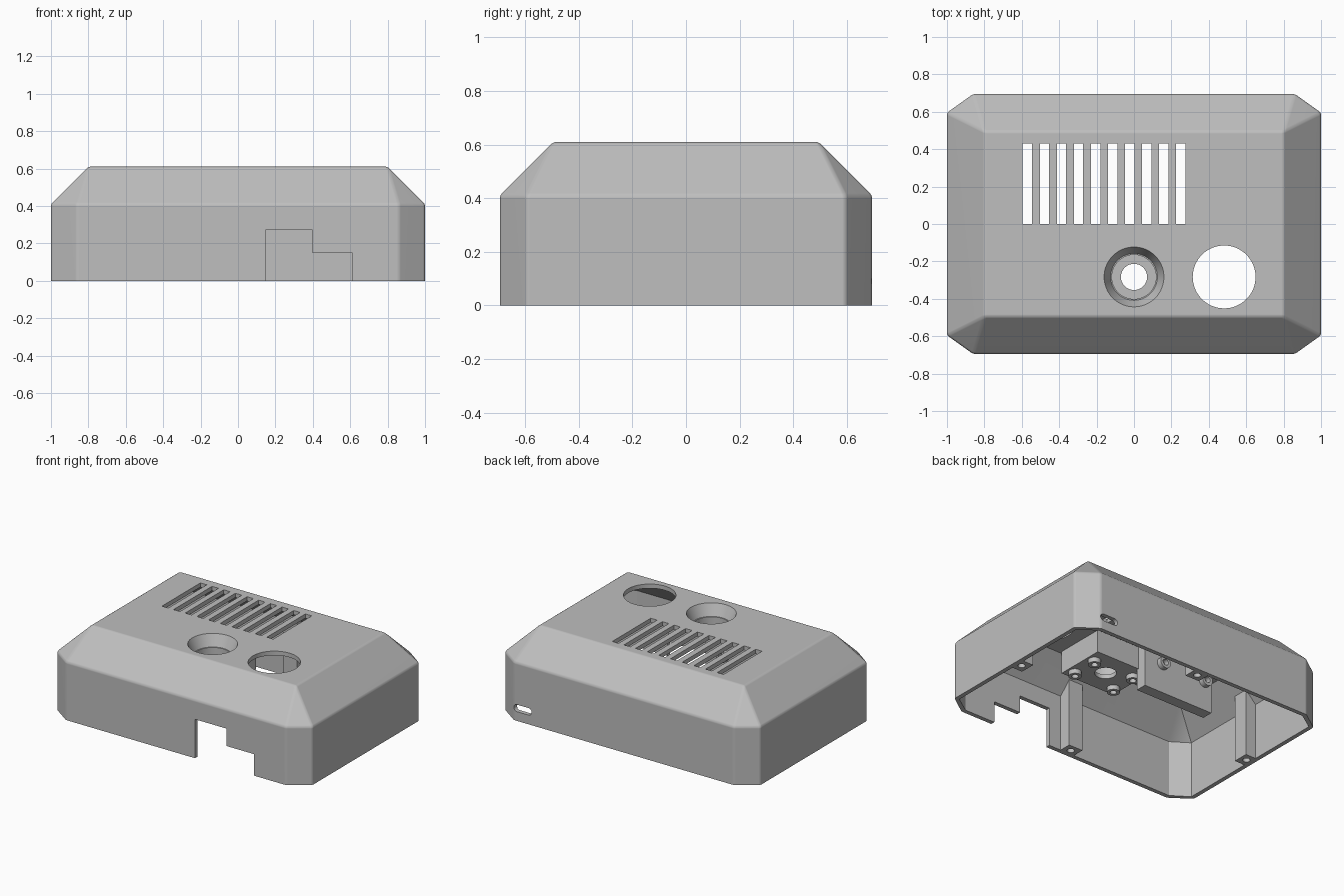
import bpy, bmesh, math
from mathutils import Matrix, Vector

cube = bpy.data.objects.get("Cube")
if cube:
    bpy.data.objects.remove(cube, do_unlink=True)

grey = bpy.data.materials.new("light_grey_plastic")
grey.use_nodes = True
colour = (0.52, 0.52, 0.52, 1)
grey.diffuse_color = colour
grey.node_tree.nodes["Principled BSDF"].inputs["Base Color"].default_value = colour


def finish(name, bm):
    bmesh.ops.recalc_face_normals(bm, faces=bm.faces[:])
    mesh = bpy.data.meshes.new(name)
    bm.to_mesh(mesh)
    bm.free()
    mesh.materials.append(grey)
    ob = bpy.data.objects.new(name, mesh)
    bpy.context.collection.objects.link(ob)
    return ob


def hull(name, points, bevel=0):
    bm = bmesh.new()
    for p in points:
        bm.verts.new(p)
    bmesh.ops.convex_hull(bm, input=bm.verts[:])
    bmesh.ops.dissolve_limit(bm, angle_limit=0.01, verts=bm.verts[:], edges=bm.edges[:])
    if bevel:
        edges = [e for e in bm.edges if max(v.co.z for v in e.verts) > 0.01]
        bmesh.ops.bevel(bm, geom=edges, offset=bevel, segments=3, profile=0.5,
                        affect='EDGES', clamp_overlap=True)
    return finish(name, bm)


def box(name, x0, x1, y0, y1, z0, z1):
    return hull(name, [(x, y, z) for x in (x0, x1) for y in (y0, y1) for z in (z0, z1)])


def lathe(name, profile, centre, axis='Z', closed=False, steps=64):
    """Spin an (r, z) profile; open profiles are capped at both ends."""
    bm = bmesh.new()
    rings = [[bm.verts.new((r * math.cos(a), r * math.sin(a), z))
              for a in (2 * math.pi * i / steps for i in range(steps))]
             for r, z in profile]
    pairs = list(zip(rings, rings[1:]))
    if closed:
        pairs.append((rings[-1], rings[0]))
    else:
        bm.faces.new(rings[0])
        bm.faces.new(rings[-1])
    for a, b in pairs:
        for i in range(steps):
            j = (i + 1) % steps
            bm.faces.new((a[i], a[j], b[j], b[i]))
    turn = Matrix.Rotation(math.radians(90), 4, 'X') if axis == 'Y' else Matrix()
    bm.transform(Matrix.Translation(Vector(centre)) @ turn)
    return finish(name, bm)


def cut(target, cutters):
    for c in cutters:
        mod = target.modifiers.new("cut", 'BOOLEAN')
        mod.operation, mod.solver, mod.object = 'DIFFERENCE', 'EXACT', c
        bpy.context.view_layer.objects.active = target
        bpy.ops.object.modifier_apply(modifier=mod.name)
        bpy.data.objects.remove(c, do_unlink=True)


def smooth(ob):
    bpy.ops.object.select_all(action='DESELECT')
    ob.select_set(True)
    bpy.context.view_layer.objects.active = ob
    bpy.ops.object.shade_smooth_by_angle(angle=math.radians(25))


def case_points(x, y, cx, cy, z0, z1, tx, ty, tz):
    """Octagonal wall plus a smaller rectangular roof, mirrored four ways."""
    pts = []
    for sx in (-1, 1):
        for sy in (-1, 1):
            for z in (z0, z1):
                pts += [(sx * x, sy * cy, z), (sx * cx, sy * y, z)]
            pts.append((sx * tx, sy * ty, tz))
    return pts


# Outer body and the hollow inside it
case = hull("case_shell", case_points(1, 0.695, 0.86, 0.595, 0, 0.41, 0.8, 0.495, 0.61), 0.012)
cavity = hull("cavity", case_points(0.97, 0.665, 0.85, 0.585, -0.1, 0.398, 0.788, 0.483, 0.58))

# Screw posts, sensor pocket and mounting rib stay solid within the hollow
P = 0.055
cut(cavity, [
    box("front_post", -P, P, -0.8, -0.58, 0, 0.8),
    box("back_post", -P, P, 0.58, 0.8, 0, 0.8),
    box("left_post", 0.89, 1.1, -P, P, 0, 0.8),
    box("right_post", -1.1, -0.89, -P, P, 0, 0.8),
    box("sensor_pocket", -0.215, 0.215, -0.465, -0.105, 0.42, 0.8),
    box("mounting_rib", -0.68, -0.125, -0.12, -0.04, 0.27, 0.8),
])
cut(case, [cavity])

# Roof openings: vents, stepped sensor recess and large round hole
SY = -0.283
cutters = [box("vent", x, x + 0.05, 0, 0.43, 0.5, 0.7)
           for x in (-0.595 + 0.0912 * i for i in range(10))]
cutters.append(lathe("recess", [(0.07, 0.3), (0.07, 0.45), (0.118, 0.45), (0.118, 0.53),
                                (0.125, 0.53), (0.16, 0.61), (0.16, 0.7)], (0, SY, 0)))
cutters.append(lathe("round_hole", [(0.168, 0.5), (0.168, 0.7)], (0.482, SY, 0)))

# Stepped connector notch in the front wall
cutters.append(box("tall_notch", 0.15, 0.395, -0.8, -0.6, -0.1, 0.275))
cutters.append(box("low_notch", 0.39, 0.61, -0.8, -0.6, -0.1, 0.152))

# Rounded cable slot in the back wall
slot = []
for i in range(32):
    a = 2 * math.pi * (i + 0.5) / 32
    side = 0.045 if math.cos(a) > 0 else -0.045
    slot += [(0.79 + side + 0.025 * math.cos(a), y, 0.09 + 0.025 * math.sin(a))
             for y in (0.6, 0.8)]
cutters.append(hull("cable_slot", slot))

# Screw holes up into the posts
for x, y in ((0, 0.63), (0, -0.63), (0.94, 0), (-0.94, 0)):
    cutters.append(lathe("screw_hole", [(0.024, -0.1), (0.024, 0.15)], (x, y, 0), steps=32))
cut(case, cutters)
smooth(case)
case.modifiers.new("even_shading", 'WEIGHTED_NORMAL').keep_sharp = True

# Hollow standoffs under the pocket and on the rib
tube = [(0.042, 0), (0.042, 0.036), (0.022, 0.036), (0.022, 0)]
for sx in (-1, 1):
    for sy in (-1, 1):
        smooth(lathe("pocket_standoff", tube, (sx * 0.16, -0.3 + sy * 0.097, 0.387),
                     closed=True, steps=32))
for x in (-0.27, -0.62):
    smooth(lathe("rib_standoff", tube, (x, -0.005, 0.48), 'Y', closed=True, steps=32))
